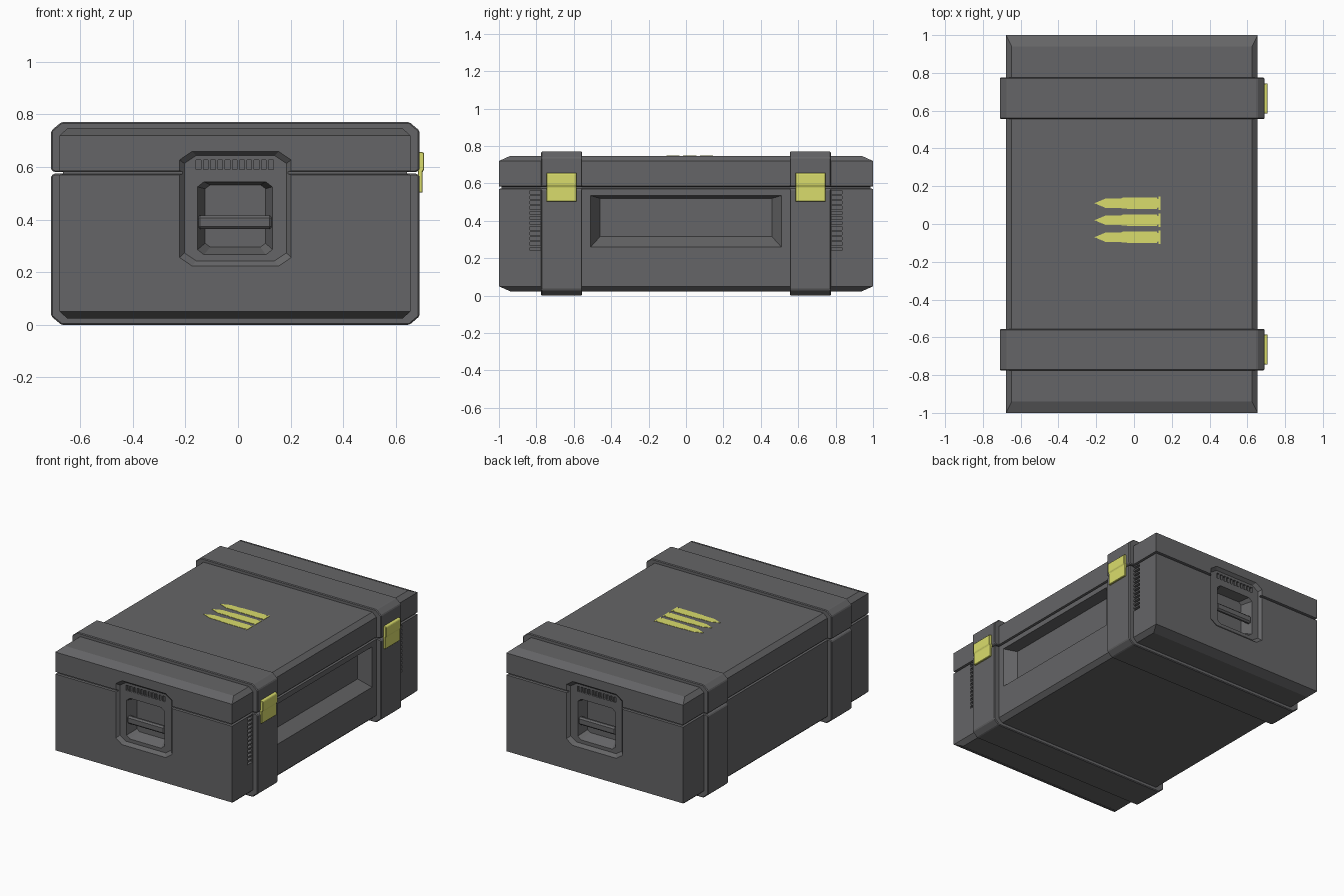
import bpy, bmesh
from mathutils import Vector

if "Cube" in bpy.data.objects:
    bpy.data.objects.remove(bpy.data.objects["Cube"])

CX = -0.0115          # centre of the case body in x
WX = 0.655            # right wall of the body


def material(name, rgb):
    m = bpy.data.materials.new(name)
    m.diffuse_color = (*rgb, 1)
    m.use_nodes = True
    m.node_tree.nodes["Principled BSDF"].inputs["Base Color"].default_value = m.diffuse_color
    return m


GREY = material("dark_grey", (0.13, 0.13, 0.135))
YELLOW = material("yellow", (0.70, 0.72, 0.15))


def finish(name, bm, mat=GREY, bevel=0):
    bmesh.ops.recalc_face_normals(bm, faces=bm.faces)
    me = bpy.data.meshes.new(name)
    bm.to_mesh(me)
    bm.free()
    me.materials.append(mat)
    ob = bpy.data.objects.new(name, me)
    bpy.context.collection.objects.link(ob)
    if bevel:
        b = ob.modifiers.new("bevel", 'BEVEL')
        b.width, b.segments, b.limit_method = bevel, 1, 'ANGLE'
    return ob


def loft(name, rings, mat=GREY, bevel=0):
    """Skin a stack of matching rings and cap both ends."""
    bm = bmesh.new()
    vs = [[bm.verts.new(p) for p in r] for r in rings]
    n = len(rings[0])
    for a, b in zip(vs, vs[1:]):
        for i in range(n):
            j = (i + 1) % n
            bm.faces.new((a[i], a[j], b[j], b[i]))
    bm.faces.new(vs[0])
    bm.faces.new(vs[-1])
    return finish(name, bm, mat, bevel)


def boxes(name, items, mat=GREY, bevel=0):
    """Axis-aligned boxes given as (centre, size)."""
    bm = bmesh.new()
    for c, s in items:
        vs = bmesh.ops.create_cube(bm, size=1)["verts"]
        for v in vs:
            v.co = Vector(c) + v.co * Vector(s)
    return finish(name, bm, mat, bevel)


def rect_z(z, hx, hy):
    return [(CX + a * hx, b * hy, z) for a, b in ((-1, -1), (1, -1), (1, 1), (-1, 1))]


def octagon(y, x0, x1, z0, z1, c, d):
    """Chamfered rectangle in the xz plane at depth y."""
    return [(x, y, z) for x, z in (
        (x0 + c, z0), (x1 - c, z0), (x1, z0 + d), (x1, z1 - d),
        (x1 - c, z1), (x0 + c, z1), (x0, z1 - d), (x0, z0 + d))]


def prism_y(name, prof, y0, y1, mat=GREY, bevel=0):
    return loft(name, [[(x, y, z) for x, z in prof] for y in (y0, y1)], mat, bevel)


def cut(target, cutter):
    m = target.modifiers.new("cut", 'BOOLEAN')
    m.operation, m.solver, m.object = 'DIFFERENCE', 'EXACT', cutter
    cutter.hide_render = True
    bpy.context.view_layer.objects.active = target
    bpy.ops.object.modifier_apply(modifier=m.name)
    bpy.data.objects.remove(cutter)


# Case body with chamfered top and bottom and a lid seam
HX = WX - CX
body = loft("case_body", [rect_z(z, HX - ix, 1 - iy) for z, ix, iy in (
    (0.023, 0.03, 0.06), (0.05, 0, 0), (0.57, 0, 0), (0.573, 0.013, 0.013),
    (0.582, 0.013, 0.013), (0.585, 0, 0), (0.72, 0, 0), (0.747, 0.03, 0.06))])

# Sunken handle panels, handle wells and vent slots on both ends
for s in (-1, 1):
    cut(body, loft("panel_cut", [
        octagon(s * 1.02, -0.24, 0.22, 0.203, 0.675, 0.05, 0.035),
        octagon(s * 0.98, -0.204, 0.184, 0.243, 0.643, 0.045, 0.03)]))
    cut(body, loft("well_cut", [
        octagon(s * 0.99, -0.158, 0.134, 0.262, 0.545, 0.025, 0.02),
        octagon(s * 0.91, -0.125, 0.105, 0.295, 0.532, 0.02, 0.015)]))
    cut(body, boxes("vent_cut", [((-0.15 + i * 0.0275, s * 0.98, 0.608), (0.018, 0.03, 0.036))
                                 for i in range(11)]))

# Tapered recess and ribbed grips on the right side
cut(body, loft("side_recess_cut", [
    [(x, a * hy, z) for a, z in ((-1, z0), (1, z0), (1, z1), (-1, z1))]
    for x, hy, z0, z1 in ((0.73, 0.56, 0.205, 0.55), (0.58, 0.46, 0.315, 0.52))]))
cut(body, boxes("grip_cut", [((WX, s * 0.805, 0.25 + i * 0.0275), (0.04, 0.056, 0.017))
                             for s in (-1, 1) for i in range(12)]))

# Strap outlines, split at the lid seam
strap_base = [(-0.672, 0), (0.652, 0), (0.69, 0.032), (0.69, 0.568), (0.675, 0.575),
              (-0.695, 0.575), (-0.71, 0.568), (-0.71, 0.032)]
strap_lid = [(-0.695, 0.58), (0.675, 0.58), (0.69, 0.587), (0.69, 0.738), (0.652, 0.77),
             (-0.672, 0.77), (-0.71, 0.738), (-0.71, 0.587)]
latch = [(0.684, 0.502), (0.702, 0.502), (0.702, 0.582), (0.708, 0.59),
         (0.708, 0.65), (0.702, 0.657), (0.684, 0.657)]

for s, side in ((-1, "front"), (1, "back")):
    y = s * 0.665
    prism_y(side + "_strap_base", strap_base, y - 0.11, y + 0.11, bevel=0.005)
    prism_y(side + "_strap_lid", strap_lid, y - 0.11, y + 0.11, bevel=0.005)
    # Yellow latch
    prism_y(side + "_latch", latch, y - 0.08, y + 0.08, YELLOW, 0.003)
    # Carry bar across the handle well
    boxes(side + "_handle_bar", [((-0.012, s * 0.964, 0.39), (0.284, 0.032, 0.052))], bevel=0.01)

# Cartridge-shaped yellow markings on the lid
half = [(-0.15, 0.025), (-0.07, 0.025), (-0.06, 0.029), (0.12, 0.031),
        (0.124, 0.022), (0.13, 0.022), (0.13, 0.035), (0.14, 0.035)]
outline = [(-0.21, 0)] + half + [(x, -h) for x, h in reversed(half)]
for i in range(3):
    yc = 0.11 - 0.09 * i
    loft("lid_marking_%d" % (i + 1),
         [[(x, yc + h, z) for x, h in outline] for z in (0.746, 0.749)], YELLOW)
